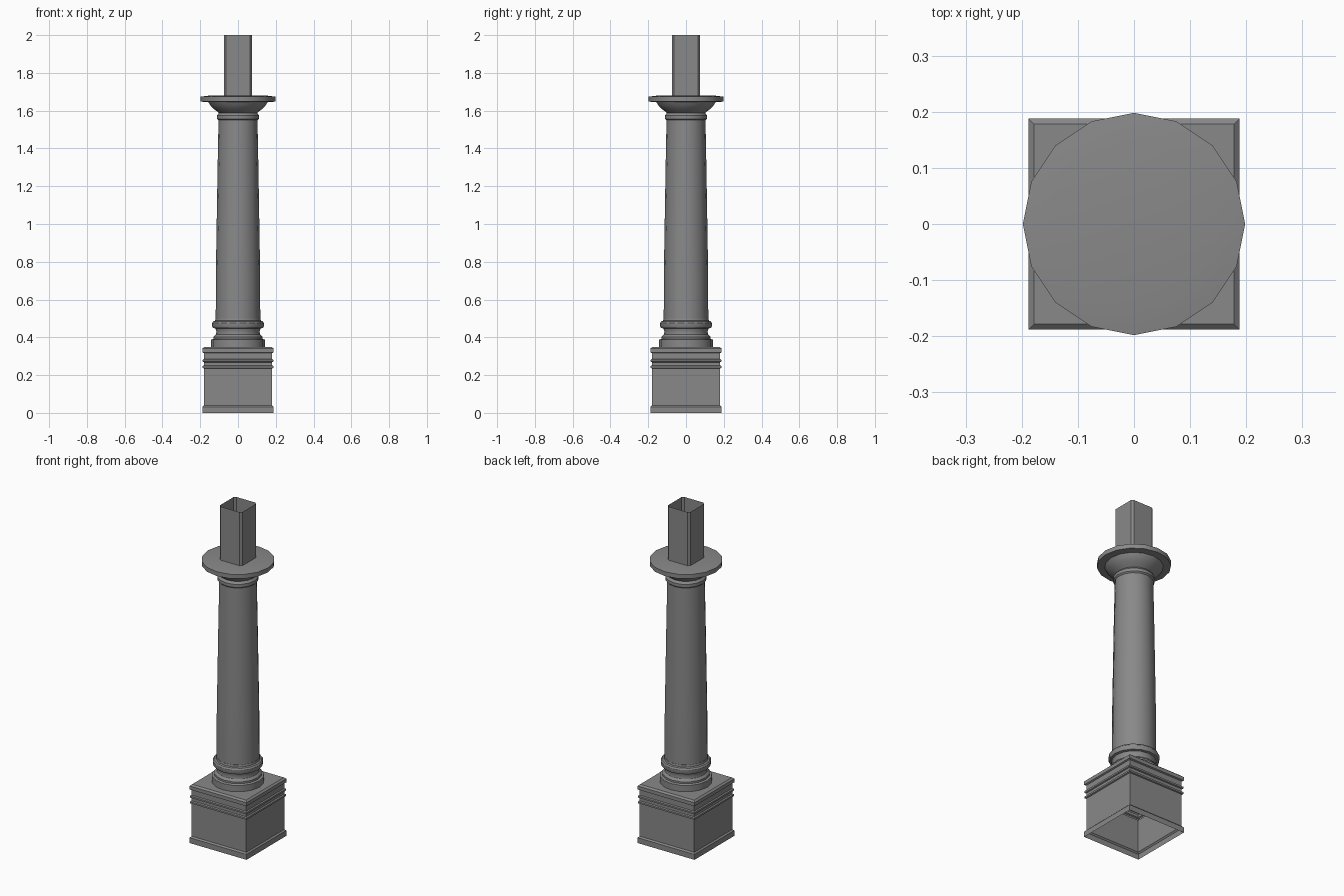
import bpy, bmesh, math

cube = bpy.data.objects.get("Cube")
if cube:
    bpy.data.objects.remove(cube, do_unlink=True)

stone = bpy.data.materials.new("grey stone")
stone.use_nodes = True
GREY = (0.25, 0.25, 0.25, 1)
stone.diffuse_color = GREY
stone.node_tree.nodes["Principled BSDF"].inputs["Base Color"].default_value = GREY


def polygon(sides):
    """Unit outline with a corner on +x."""
    step = math.tau / sides
    return [(math.cos(i * step), math.sin(i * step)) for i in range(sides)]


def sweep(name, outline, profile, cap_top=True, smooth=False):
    """Stack copies of an outline, each scaled and raised by a profile point."""
    bm = bmesh.new()
    rings = [[bm.verts.new((x * r, y * r, z)) for x, y in outline] for r, z in profile]
    n = len(outline)
    for low, high in zip(rings, rings[1:]):
        for i in range(n):
            j = (i + 1) % n
            bm.faces.new((low[i], low[j], high[j], high[i]))
    if cap_top:
        bm.faces.new(rings[-1])
    mesh = bpy.data.meshes.new(name)
    bm.to_mesh(mesh)
    bm.free()
    mesh.materials.append(stone)
    obj = bpy.data.objects.new(name, mesh)
    bpy.context.collection.objects.link(obj)
    if smooth:
        bpy.ops.object.select_all(action="DESELECT")
        obj.select_set(True)
        bpy.context.view_layer.objects.active = obj
        bpy.ops.object.shade_smooth_by_angle(angle=math.radians(32))
    return obj


square = [(1, -1), (1, 1), (-1, 1), (-1, -1)]
round16 = polygon(16)

# Pedestal: hollow box with plinth, two thin ridges and a bevelled cap
sweep("pedestal", square, [
    (0.188, 0), (0.188, 0.032), (0.18, 0.04), (0.18, 0.235),
    (0.187, 0.238), (0.187, 0.248), (0.18, 0.252), (0.18, 0.268),
    (0.187, 0.271), (0.187, 0.281), (0.18, 0.285), (0.18, 0.316),
    (0.188, 0.32), (0.188, 0.341), (0.178, 0.35)])

# Column base mouldings
sweep("column_base", round16, [
    (0.142, 0.35), (0.142, 0.388), (0.129, 0.392), (0.129, 0.403),
    (0.117, 0.415), (0.114, 0.43), (0.12, 0.447), (0.133, 0.45),
    (0.137, 0.46), (0.137, 0.476), (0.131, 0.485), (0.121, 0.488),
    (0.119, 0.5)], smooth=True)

# Tapered shaft with a slight swell
sweep("shaft", round16, [
    (0.118, 0.495), (0.117, 0.75), (0.113, 1.0), (0.108, 1.3), (0.103, 1.555)],
    smooth=True)

# Neck ring and flared capital with a round slab
sweep("capital", round16, [
    (0.105, 1.55), (0.112, 1.557), (0.112, 1.575), (0.105, 1.583),
    (0.101, 1.588), (0.112, 1.597), (0.132, 1.612), (0.148, 1.63),
    (0.157, 1.645), (0.198, 1.648), (0.198, 1.674), (0.15, 1.68)], smooth=True)

# Hollow square post with chamfered corners, open at the top
half, cut = 0.075, 0.012
post_outline = []
for sx, sy in [(1, 1), (-1, 1), (-1, -1), (1, -1)]:
    a, b = (sx * half, sy * (half - cut)), (sx * (half - cut), sy * half)
    post_outline += [a, b] if sx * sy > 0 else [b, a]
sweep("post", post_outline, [(1, 1.675), (1, 2)], cap_top=False)
